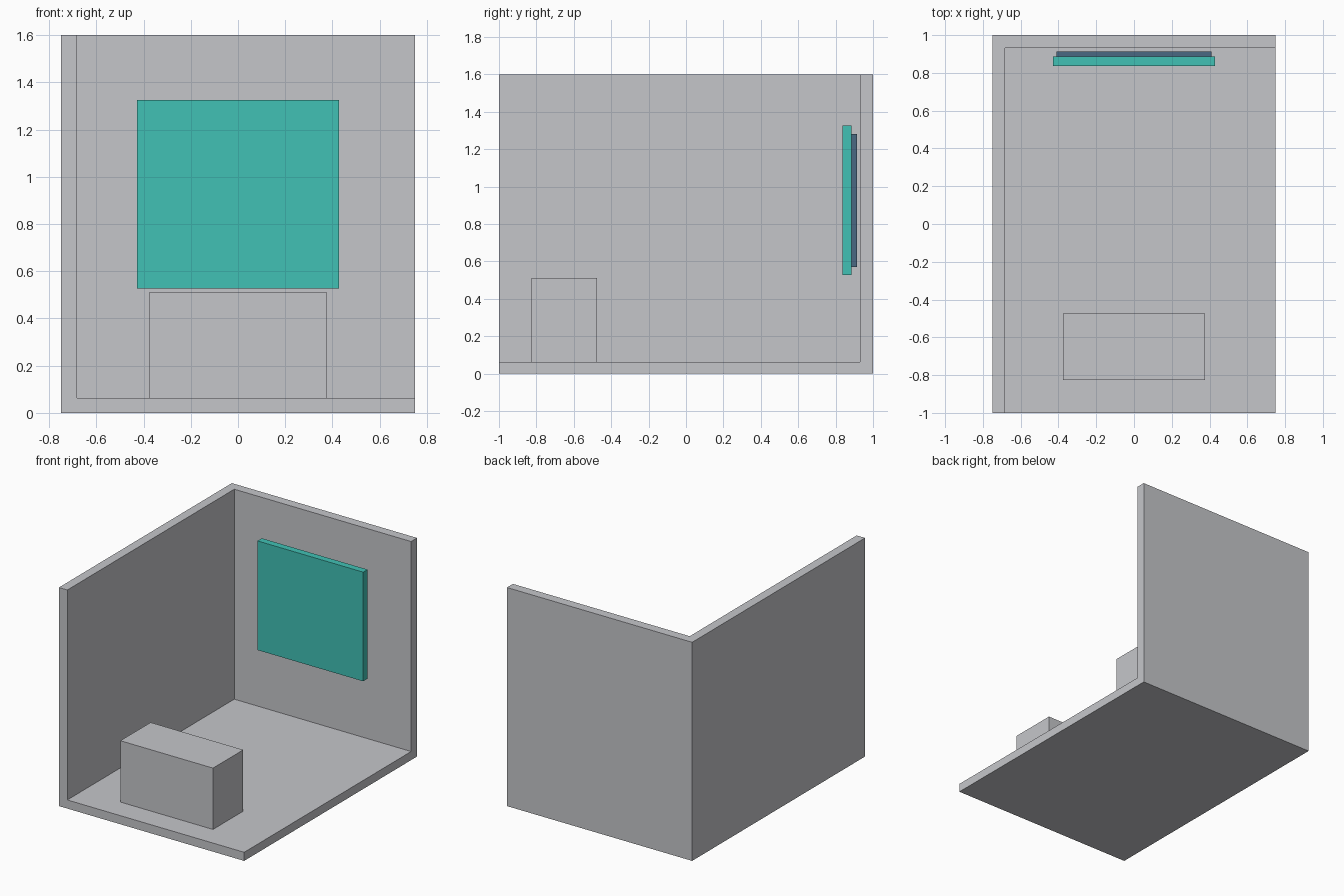
import bpy
import bmesh
from mathutils import Vector

if "Cube" in bpy.data.objects:
    bpy.data.objects.remove(bpy.data.objects["Cube"])


def material(name, rgb):
    """Flat material from 8-bit sRGB values."""
    def lin(c):
        c /= 255
        return c / 12.92 if c <= 0.04045 else ((c + 0.055) / 1.055) ** 2.4
    mat = bpy.data.materials.new(name)
    mat.diffuse_color = (*[lin(c) for c in rgb], 1.0)
    mat.use_nodes = True
    mat.node_tree.nodes["Principled BSDF"].inputs["Base Color"].default_value = mat.diffuse_color
    return mat


def box(name, lo, hi, mat):
    """Flat-faced box between two opposite corners."""
    lo, hi = Vector(lo), Vector(hi)
    bm = bmesh.new()
    bmesh.ops.create_cube(bm, size=1)
    bmesh.ops.scale(bm, vec=hi - lo, verts=bm.verts)
    bmesh.ops.translate(bm, vec=(lo + hi) / 2, verts=bm.verts)
    mesh = bpy.data.meshes.new(name)
    bm.to_mesh(mesh)
    bm.free()
    mesh.materials.append(mat)
    obj = bpy.data.objects.new(name, mesh)
    bpy.context.collection.objects.link(obj)
    return obj


grey = material("light_grey", (197, 198, 202))
teal = material("teal", (65, 193, 181))
blue = material("slate_blue", (74, 104, 130))

# Room shell: solid block hollowed out, leaving floor, left wall and back wall
room = box("room_shell", (-0.75, -1, 0), (0.75, 1, 1.6), grey)
cutter = box("room_cutter", (-0.682, -1.5, 0.063), (1.5, 0.931, 2.5), grey)
cut = room.modifiers.new("hollow", 'BOOLEAN')
cut.operation = 'DIFFERENCE'
cut.solver = 'EXACT'
cut.object = cutter
bpy.context.view_layer.objects.active = room
room.select_set(True)
bpy.ops.object.modifier_apply(modifier=cut.name)
bpy.data.objects.remove(cutter, do_unlink=True)

# Bench block standing on the floor
box("bench", (-0.375, -0.825, 0.063), (0.375, -0.475, 0.512), grey)

# Wall panel with a smaller backing plate behind it
box("wall_panel", (-0.428, 0.836, 0.527), (0.428, 0.886, 1.326), teal)
box("panel_backing", (-0.411, 0.886, 0.57), (0.411, 0.913, 1.281), blue)
